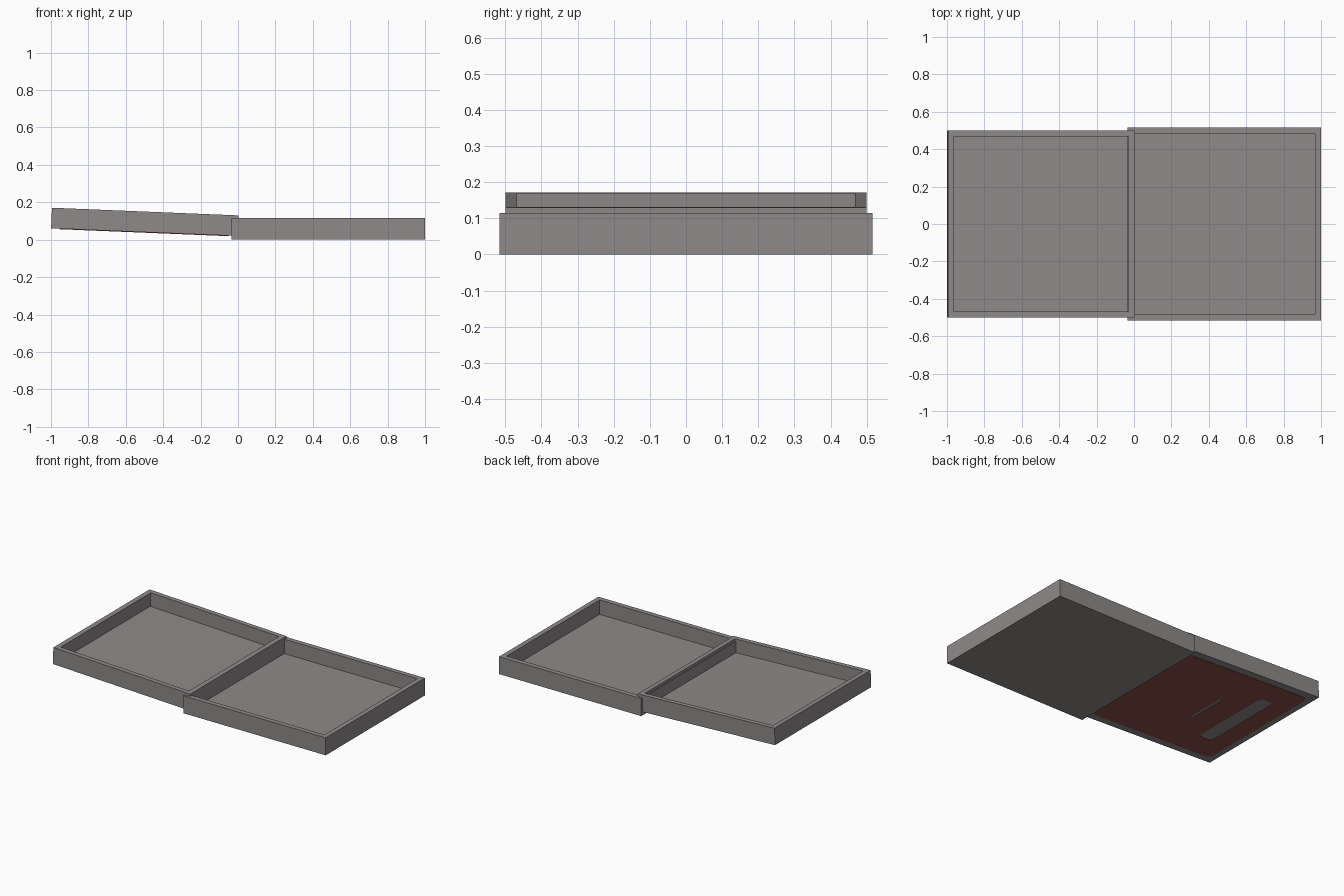
import bpy, bmesh, math

if "Cube" in bpy.data.objects:
    bpy.data.objects.remove(bpy.data.objects["Cube"])

TILT = math.radians(2.35)
HINGE = (-0.002, 0.0, 0.02)


def material(name, rgb):
    m = bpy.data.materials.new(name)
    m.diffuse_color = (*rgb, 1.0)
    m.use_nodes = True
    m.node_tree.nodes["Principled BSDF"].inputs["Base Color"].default_value = m.diffuse_color
    return m


grey = material("warm grey", (0.27, 0.255, 0.25))
red = material("dark red", (0.27, 0.075, 0.068))


def tray(name, x0, x1, half_y, height, rim, floor):
    """Open box: a block whose top is inset for the rim and pushed down."""
    bm = bmesh.new()
    bmesh.ops.create_cube(bm, size=1)
    for v in bm.verts:
        v.co.x = (x0 + x1) / 2 + v.co.x * (x1 - x0)
        v.co.y *= 2 * half_y
        v.co.z = (v.co.z + 0.5) * height
    bm.normal_update()
    top = max(bm.faces, key=lambda f: f.calc_center_median().z)
    bmesh.ops.inset_region(bm, faces=[top], thickness=rim)
    res = bmesh.ops.extrude_face_region(bm, geom=[top])
    for v in (g for g in res["geom"] if isinstance(g, bmesh.types.BMVert)):
        v.co.z = floor
    if top.is_valid:
        bmesh.ops.delete(bm, geom=[top], context="FACES_ONLY")
    bmesh.ops.recalc_face_normals(bm, faces=bm.faces)
    me = bpy.data.meshes.new(name)
    bm.to_mesh(me)
    bm.free()
    me.materials.append(grey)
    ob = bpy.data.objects.new(name, me)
    bpy.context.collection.objects.link(ob)
    return ob


def rounded_rect(cx, cy, w, h, r, steps=6):
    pts = []
    for i, (sx, sy) in enumerate([(1, 1), (-1, 1), (-1, -1), (1, -1)]):
        for k in range(steps + 1):
            a = math.pi / 2 * (i + k / steps)
            pts.append((cx + sx * (w / 2 - r) + r * math.cos(a),
                        cy + sy * (h / 2 - r) + r * math.sin(a)))
    return pts


# Base tray, lying flat
tray("base_tray", -0.035, 1.0, 0.516, 0.115, 0.046, 0.02)

# Lid tray, folded open and slightly tilted about the hinge
lid = tray("lid_tray", -0.998, 0.0, 0.5, 0.11, 0.045, 0.02)
lid.location = HINGE
lid.rotation_euler.y = TILT

# Thin red panel on the lid's outside, with two slots cut through it
cu = bpy.data.curves.new("lid_panel", "CURVE")
cu.dimensions = "2D"
cu.fill_mode = "BOTH"
cu.extrude = 0.002
for outline in (rounded_rect(-0.502, 0, 0.905, 0.90, 0.04),
                rounded_rect(-0.78, 0, 0.10, 0.57, 0.03),
                rounded_rect(-0.55, 0, 0.022, 0.27, 0.008)):
    sp = cu.splines.new("POLY")
    sp.points.add(len(outline) - 1)
    for p, (x, y) in zip(sp.points, outline):
        p.co = (x, y, 0, 1)
    sp.use_cyclic_u = True
cu.materials.append(red)
panel = bpy.data.objects.new("lid_panel", cu)
bpy.context.collection.objects.link(panel)
panel.location = (HINGE[0], 0, HINGE[2] - 0.001)
panel.rotation_euler.y = TILT
bpy.context.view_layer.objects.active = panel
panel.select_set(True)
bpy.ops.object.convert(target="MESH")
